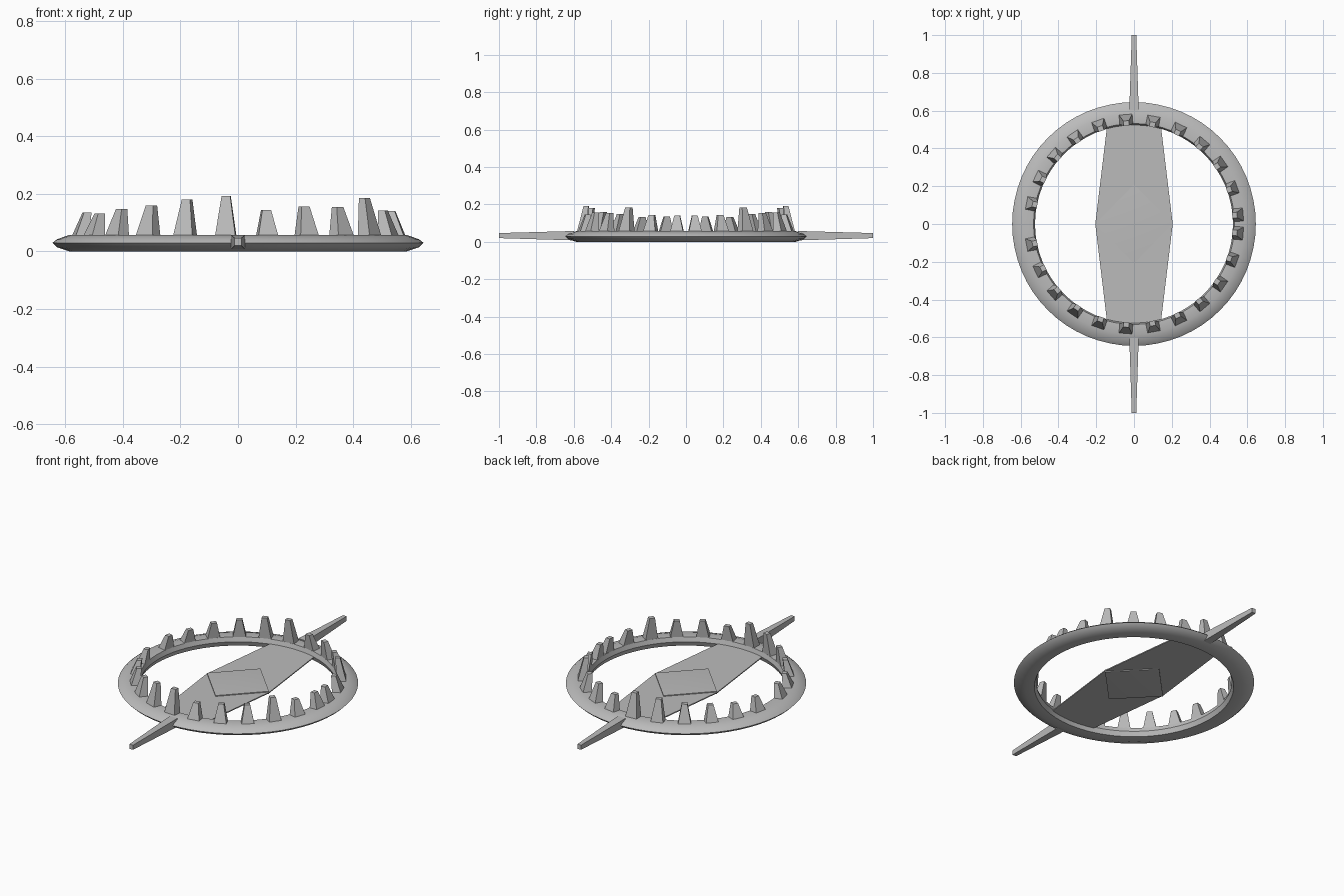
import bpy, bmesh, math

if "Cube" in bpy.data.objects:
    bpy.data.objects.remove(bpy.data.objects["Cube"])

steel = bpy.data.materials.new("grey steel")
steel.diffuse_color = (0.5, 0.5, 0.5, 1)
steel.use_nodes = True
steel.node_tree.nodes["Principled BSDF"].inputs["Base Color"].default_value = steel.diffuse_color


def make(name, verts, faces, smooth=None):
    """Mesh object from points and faces, with outward normals."""
    me = bpy.data.meshes.new(name)
    me.from_pydata(verts, [], faces)
    bm = bmesh.new()
    bm.from_mesh(me)
    bmesh.ops.recalc_face_normals(bm, faces=bm.faces)
    bm.to_mesh(me)
    bm.free()
    me.materials.append(steel)
    ob = bpy.data.objects.new(name, me)
    bpy.context.collection.objects.link(ob)
    if smooth:
        bpy.ops.object.select_all(action='DESELECT')
        ob.select_set(True)
        bpy.context.view_layer.objects.active = ob
        bpy.ops.object.shade_smooth_by_angle(angle=math.radians(smooth))
    return ob


def prism(bottom, top):
    """Closed solid between two matching loops."""
    n = len(bottom)
    faces = [tuple(range(n)), tuple(range(n, 2 * n))]
    faces += [(i, (i + 1) % n, n + (i + 1) % n, n + i) for i in range(n)]
    return bottom + top, faces


# jaw ring: bevelled profile swept round the z axis
profile = [(0.645, 0.03), (0.63, 0.042), (0.585, 0.058), (0.532, 0.056),
           (0.524, 0.03), (0.535, 0.003), (0.585, 0.0), (0.63, 0.015)]
N, P = 64, len(profile)
verts, faces = [], []
for i in range(N):
    a = 2 * math.pi * i / N
    verts += [(r * math.cos(a), r * math.sin(a), z) for r, z in profile]
    for j in range(P):
        k, m = (i + 1) % N, (j + 1) % P
        faces.append((i * P + j, k * P + j, k * P + m, i * P + m))
make("jaw_ring", verts, faces, 30)

# teeth: tapered, leaning inward, uneven heights, mirrored front to back
heights = [0.14, 0.143, 0.185, 0.155, 0.157, 0.145,
           0.193, 0.181, 0.16, 0.148, 0.132, 0.135]


def tooth(name, angle, h, side):
    c, s = math.cos(angle), math.sin(angle)

    def loop(r0, r1, w, z):
        pts = [(r0, -w), (r1, -w), (r1, w), (r0, w)]
        return [(r * c - t * s, side * (r * s + t * c), z) for r, t in pts]
    make(name, *prism(loop(0.532, 0.583, 0.036, 0.05),
                      loop(0.522, 0.548, 0.015, h)))


for side, label in ((1, "front"), (-1, "back")):
    for k, h in enumerate(heights):
        tooth(f"{label}_tooth_{k + 1}", math.radians(-5 - 14.9 * k), h, side)

# spring arms: tapered bars outside the ring
for side, label in ((-1, "front"), (1, "back")):
    def section(y, w, z0, z1):
        return [(-w, side * y, z0), (w, side * y, z0),
                (w, side * y, z1), (-w, side * y, z1)]
    make(f"{label}_spring_arm", *prism(section(0.6, 0.025, 0.008, 0.058),
                                       section(1.0, 0.012, 0.02, 0.047)))

# base plate: thin long hexagon across the ring
outline = [(-0.14, -0.54), (0.14, -0.54), (0.205, 0),
           (0.14, 0.54), (-0.14, 0.54), (-0.205, 0)]
make("base_plate", *prism([(x, y, 0.025) for x, y in outline],
                          [(x, y, 0.031) for x, y in outline]))

# trigger pad: diamond with a slightly domed top and bottom
diamond = [(0.203, 0), (0, 0.21), (-0.203, 0), (0, -0.21)]
verts = [(x, y, z) for z in (0.02, 0.036) for x, y in diamond]
verts += [(0, 0, 0.01), (0, 0, 0.046)]
faces = []
for i in range(4):
    j = (i + 1) % 4
    faces += [(i, j, 4 + j, 4 + i), (i, j, 8), (4 + i, 4 + j, 9)]
make("trigger_pad", verts, faces, 30)
